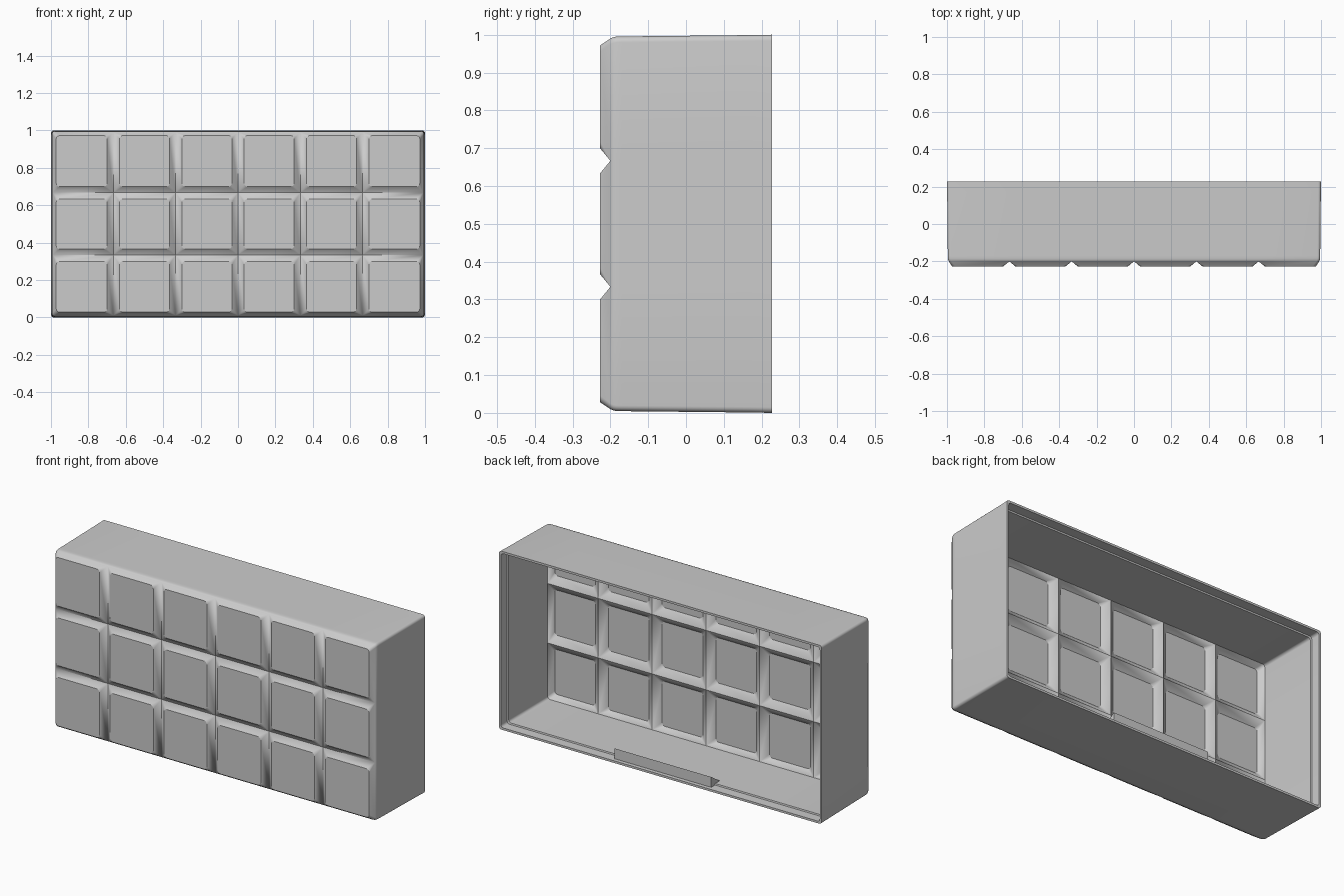
import bpy, bmesh, math

if "Cube" in bpy.data.objects:
    bpy.data.objects.remove(bpy.data.objects["Cube"])

COLS, ROWS = 6, 3
BACK, STEP = 0.227, 0.17      # open rim and inner rim step

grey = bpy.data.materials.new("light_grey")
grey.use_nodes = True
grey.diffuse_color = (0.6, 0.6, 0.6, 1)
grey.node_tree.nodes["Principled BSDF"].inputs["Base Color"].default_value = grey.diffuse_color


def finish(bm, name):
    bmesh.ops.recalc_face_normals(bm, faces=bm.faces)
    mesh = bpy.data.meshes.new(name)
    bm.to_mesh(mesh)
    bm.free()
    mesh.materials.append(grey)
    obj = bpy.data.objects.new(name, mesh)
    bpy.context.collection.objects.link(obj)
    bpy.ops.object.select_all(action="DESELECT")
    obj.select_set(True)
    bpy.context.view_layer.objects.active = obj
    bpy.ops.object.shade_smooth_by_angle(angle=math.radians(20))


def rounded_ring(x0, x1, z0, z1, radii, steps=5):
    """Rectangle outline with one radius per corner, counter-clockwise."""
    corners = [(x1, z1, -1, -1), (x0, z1, 1, -1), (x0, z0, 1, 1), (x1, z0, -1, 1)]
    ring = []
    for i, ((x, z, sx, sz), r) in enumerate(zip(corners, radii)):
        for k in range(steps + 1):
            a = math.pi / 2 * (i + k / steps)
            ring.append((x + sx * r + r * math.cos(a), z + sz * r + r * math.sin(a)))
    return ring


def join_rings(bm, a, b):
    for k in range(len(a)):
        n = (k + 1) % len(a)
        bm.faces.new((a[k], a[n], b[n], b[k]))


def skin(bm, inset, y_flat, y_base, edge, groove, walls):
    """Grid of raised tiles plus side walls; returns the ordered rim vertices."""
    hx, hz = 1 - inset, 0.5 - inset
    xs = [max(-hx, min(hx, -1 + 2 * i / COLS)) for i in range(COLS + 1)]
    zs = [max(-hz, min(hz, -0.5 + j / ROWS)) for j in range(ROWS + 1)]
    made = []
    for i in range(COLS):
        for j in range(ROWS):
            left, right = i == 0, i == COLS - 1
            low, high = j == 0, j == ROWS - 1
            x0, x1, z0, z1 = xs[i], xs[i + 1], zs[j], zs[j + 1]
            outer = [right and high, left and high, left and low, right and low]
            base = rounded_ring(x0, x1, z0, z1, [0.015 * c for c in outer])
            flat = rounded_ring(x0 + (edge if left else groove), x1 - (edge if right else groove),
                                z0 + (edge if low else groove), z1 - (edge if high else groove),
                                [0.018] * 4)
            b = [bm.verts.new((x, y_base, z + 0.5)) for x, z in base]
            f = [bm.verts.new((x, y_flat, z + 0.5)) for x, z in flat]
            bm.faces.new(f)
            join_rings(bm, b, f)
            made += b + f
    bmesh.ops.remove_doubles(bm, verts=made, dist=0.0005)
    # Perimeter in angular order, then drafted side walls toward the open back
    rim = sorted((v for v in made if v.is_valid and v.is_boundary),
                 key=lambda v: math.atan2(v.co.z - 0.5, v.co.x))
    for y, wall_inset in walls:
        sx, sz = (1 - wall_inset) / hx, (0.5 - wall_inset) / hz
        ring = [bm.verts.new((v.co.x * sx, y, (v.co.z - 0.5) * sz + 0.5)) for v in rim]
        join_rings(bm, rim, ring)
        rim, hx, hz = ring, 1 - wall_inset, 0.5 - wall_inset
    return rim


# Hollow tiled shell: outer skin, inner skin, and the thin rim joining them
bm = bmesh.new()
outer_rim = skin(bm, 0.01, -BACK, -0.2, 0.018, 0.033,
                 [(-0.192, 0.0065), (-0.184, 0.005), (-0.17, 0.0046), (STEP, 0.001), (BACK, 0)])
inner_rim = skin(bm, 0.02, -BACK + 0.02, -0.175, 0.022, 0.04,
                 [(STEP, 0.02), (STEP + 0.002, 0.012), (BACK, 0.012)])
join_rings(bm, outer_rim, inner_rim)
finish(bm, "tiled_shell")

# Wedge-shaped catch on the floor near the open back
bm = bmesh.new()
profile = [(0.205, 0.01), (0.205, 0.07), (0.115, 0.01)]
ends = [[bm.verts.new((x, y, z)) for y, z in profile] for x in (-0.3, 0.3)]
for end in ends:
    bm.faces.new(end)
join_rings(bm, *ends)
finish(bm, "floor_catch")
